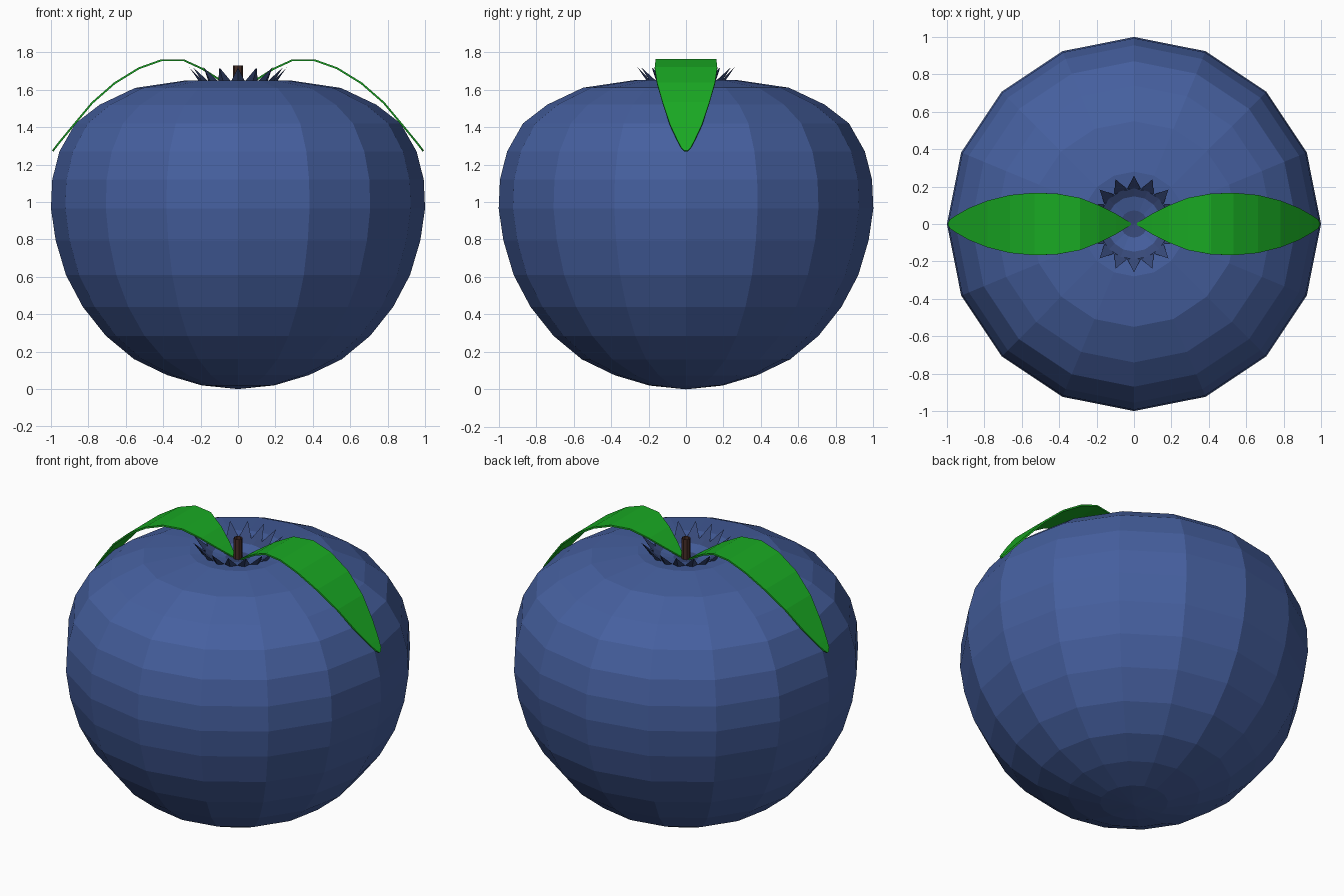
import bpy, bmesh, math

if "Cube" in bpy.data.objects:
    bpy.data.objects.remove(bpy.data.objects["Cube"])

N = 16  # sides of every round part


def material(name, color):
    m = bpy.data.materials.new(name)
    m.diffuse_color = (*color, 1)
    m.use_nodes = True
    m.node_tree.nodes["Principled BSDF"].inputs["Base Color"].default_value = m.diffuse_color
    return m


BLUE = material("berry_blue", (0.060, 0.115, 0.345))
DARK = material("crown_blue", (0.038, 0.066, 0.19))
GREEN = material("leaf_green", (0.010, 0.40, 0.017))
BROWN = material("stem_brown", (0.06, 0.026, 0.02))


def finish(name, bm, mat):
    me = bpy.data.meshes.new(name)
    bm.to_mesh(me)
    bm.free()
    ob = bpy.data.objects.new(name, me)
    bpy.context.collection.objects.link(ob)
    me.materials.append(mat)
    return ob


def ring(bm, r, z, n=N):
    if r == 0:
        return [bm.verts.new((0, 0, z))] * n
    return [bm.verts.new((r * math.cos(2 * math.pi * i / n),
                          r * math.sin(2 * math.pi * i / n), z)) for i in range(n)]


def lathe(bm, profile, n=N):
    """Outward faces when the profile runs from the bottom up."""
    rings = [ring(bm, r, z, n) for r, z in profile]
    for a, b in zip(rings, rings[1:]):
        for i in range(n):
            j = (i + 1) % n
            bm.faces.new(list(dict.fromkeys((a[i], a[j], b[j], b[i]))))
    return rings


# Berry body with a shallow dimple on top
bm = bmesh.new()
lathe(bm, [(0, 0), (0.195, 0.02), (0.38, 0.075), (0.556, 0.16), (0.707, 0.285),
           (0.83, 0.44), (0.92, 0.61), (0.975, 0.795), (1.0, 0.965), (0.993, 1.12),
           (0.955, 1.27), (0.87, 1.42), (0.74, 1.52), (0.55, 1.61), (0.28, 1.65),
           (0.19, 1.64), (0, 1.59)])
finish("berry_body", bm, BLUE)

# Crown: dish with a pointed tooth over each side
bm = bmesh.new()
rim = lathe(bm, [(0.19, 1.65), (0.12, 1.615), (0, 1.60)])[0]
for i in range(N):
    a = 2 * math.pi * i / N
    h = math.pi / N
    base = [bm.verts.new((0.19 * math.cos(a + s * h), 0.19 * math.sin(a + s * h), 1.645))
            for s in (-1, 1)]
    tip = bm.verts.new((0.26 * math.cos(a), 0.26 * math.sin(a), 1.72))
    keel = bm.verts.new((0.205 * math.cos(a), 0.205 * math.sin(a), 1.64))
    bm.faces.new((base[1], base[0], tip))
    bm.faces.new((base[0], keel, tip))
    bm.faces.new((keel, base[1], tip))
finish("crown", bm, DARK)

# Stem: small open tube
bm = bmesh.new()
lathe(bm, [(0.026, 1.58), (0.026, 1.73)], 8)
finish("stem", bm, BROWN)

# Leaves: arched strip (x, z, half width), one per side
LEAF = [(0.02, 1.60, 0.006), (0.10, 1.655, 0.055), (0.19, 1.712, 0.10),
        (0.29, 1.758, 0.14), (0.41, 1.758, 0.162), (0.53, 1.715, 0.167),
        (0.66, 1.635, 0.155), (0.78, 1.53, 0.125), (0.88, 1.41, 0.085),
        (0.95, 1.325, 0.045), (0.98, 1.287, 0.025), (0.99, 1.272, 0.008)]
for name, s in (("leaf_right", 1), ("leaf_left", -1)):
    bm = bmesh.new()
    rows = [[bm.verts.new((s * x, s * k * w, z)) for k in (-1, 1)] for x, z, w in LEAF]
    for a, b in zip(rows, rows[1:]):
        bm.faces.new((a[0], b[0], b[1], a[1]))
    leaf = finish(name, bm, GREEN)
    sol = leaf.modifiers.new("thickness", 'SOLIDIFY')
    sol.thickness = 0.01
    sol.offset = 0
